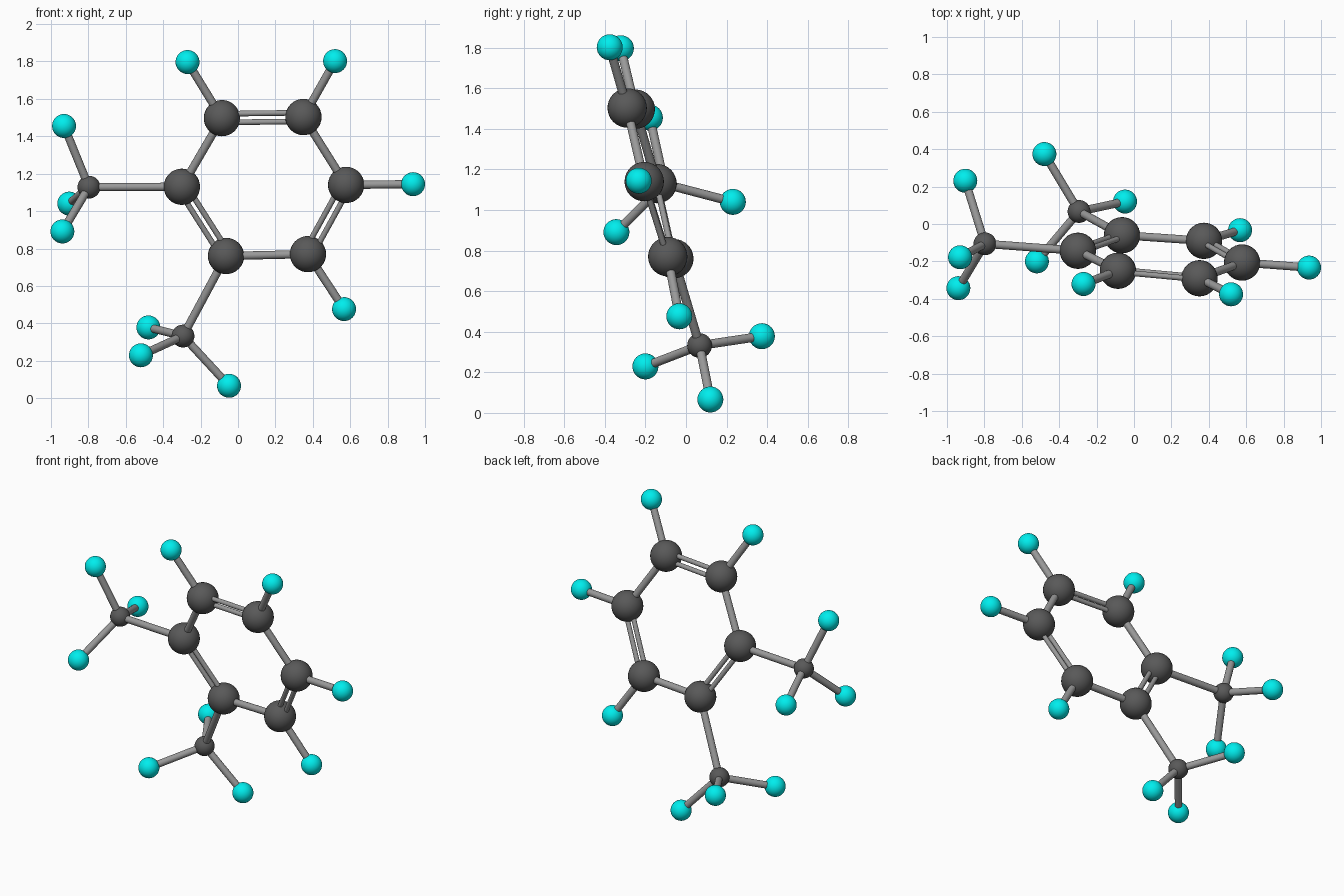
import bpy
from mathutils import Vector

if "Cube" in bpy.data.objects:
    bpy.data.objects.remove(bpy.data.objects["Cube"])


def make_mat(name, color):
    m = bpy.data.materials.new(name)
    m.diffuse_color = color
    m.use_nodes = True
    m.node_tree.nodes["Principled BSDF"].inputs["Base Color"].default_value = m.diffuse_color
    return m


DARK = make_mat("dark_grey", (0.10, 0.10, 0.10, 1))
LIGHT = make_mat("light_grey", (0.32, 0.32, 0.32, 1))
CYAN = make_mat("cyan", (0.0, 0.85, 0.85, 1))


def finish(name, mat):
    ob = bpy.context.object
    ob.name = name
    ob.data.materials.append(mat)
    bpy.ops.object.shade_smooth_by_angle()
    return ob


def ball(name, pos, radius, mat):
    bpy.ops.mesh.primitive_uv_sphere_add(segments=32, ring_count=16,
                                         radius=radius, location=pos)
    return finish(name, mat)


def rod(name, a, b, radius):
    d = b - a
    bpy.ops.mesh.primitive_cylinder_add(vertices=20, radius=radius,
                                        depth=d.length, location=(a + b) / 2)
    ob = finish(name, LIGHT)
    ob.rotation_mode = 'QUATERNION'
    ob.rotation_quaternion = d.to_track_quat('Z', 'Y')
    return ob


R_RING, R_SMALL, R_CYAN = 0.097, 0.061, 0.064
R_BOND, R_DOUBLE, GAP = 0.022, 0.015, 0.024

# six ring atoms, in order around the ring
ring = [Vector(p) for p in (
    (-0.30, -0.143, 1.13), (-0.086, -0.25, 1.497), (0.35, -0.29, 1.503),
    (0.578, -0.206, 1.14), (0.374, -0.09, 0.77), (-0.064, -0.06, 0.76))]
centre = sum(ring, Vector()) / 6
normal = (ring[2] - ring[0]).cross(ring[4] - ring[0]).normalized()

# outer cyan atoms attached directly to the ring
outer = {1: (-0.27, -0.321, 1.797), 2: (0.519, -0.376, 1.802),
         3: (0.936, -0.233, 1.144), 4: (0.567, -0.033, 0.476)}

# side groups: ring index -> (small atom, its three cyan atoms)
groups = {
    0: ((-0.797, -0.106, 1.128),
        ((-0.93, -0.178, 1.455), (-0.902, 0.231, 1.04), (-0.939, -0.343, 0.891))),
    5: ((-0.294, 0.067, 0.332),
        ((-0.479, 0.374, 0.378), (-0.519, -0.2, 0.229), (-0.048, 0.12, 0.066))),
}

# ring atoms with alternating single and double bonds
for i, a in enumerate(ring):
    ball(f"ring_atom_{i}", a, R_RING, DARK)
    b = ring[(i + 1) % 6]
    if i % 2:
        side = normal.cross(b - a).normalized() * GAP
        rod(f"double_bond_{i}_inner", a + side, b + side, R_DOUBLE)
        rod(f"double_bond_{i}_outer", a - side, b - side, R_DOUBLE)
    else:
        rod(f"single_bond_{i}", a, b, R_BOND)

# outer atoms
for i, p in outer.items():
    p = Vector(p)
    ball(f"outer_atom_{i}", p, R_CYAN, CYAN)
    rod(f"outer_bond_{i}", ring[i], p, R_BOND)

# side groups
for i, (hub, tips) in groups.items():
    hub = Vector(hub)
    ball(f"side_atom_{i}", hub, R_SMALL, DARK)
    rod(f"side_bond_{i}", ring[i], hub, R_BOND)
    for k, t in enumerate(tips):
        t = Vector(t)
        ball(f"tip_atom_{i}_{k}", t, R_CYAN, CYAN)
        rod(f"tip_bond_{i}_{k}", hub, t, R_BOND)
